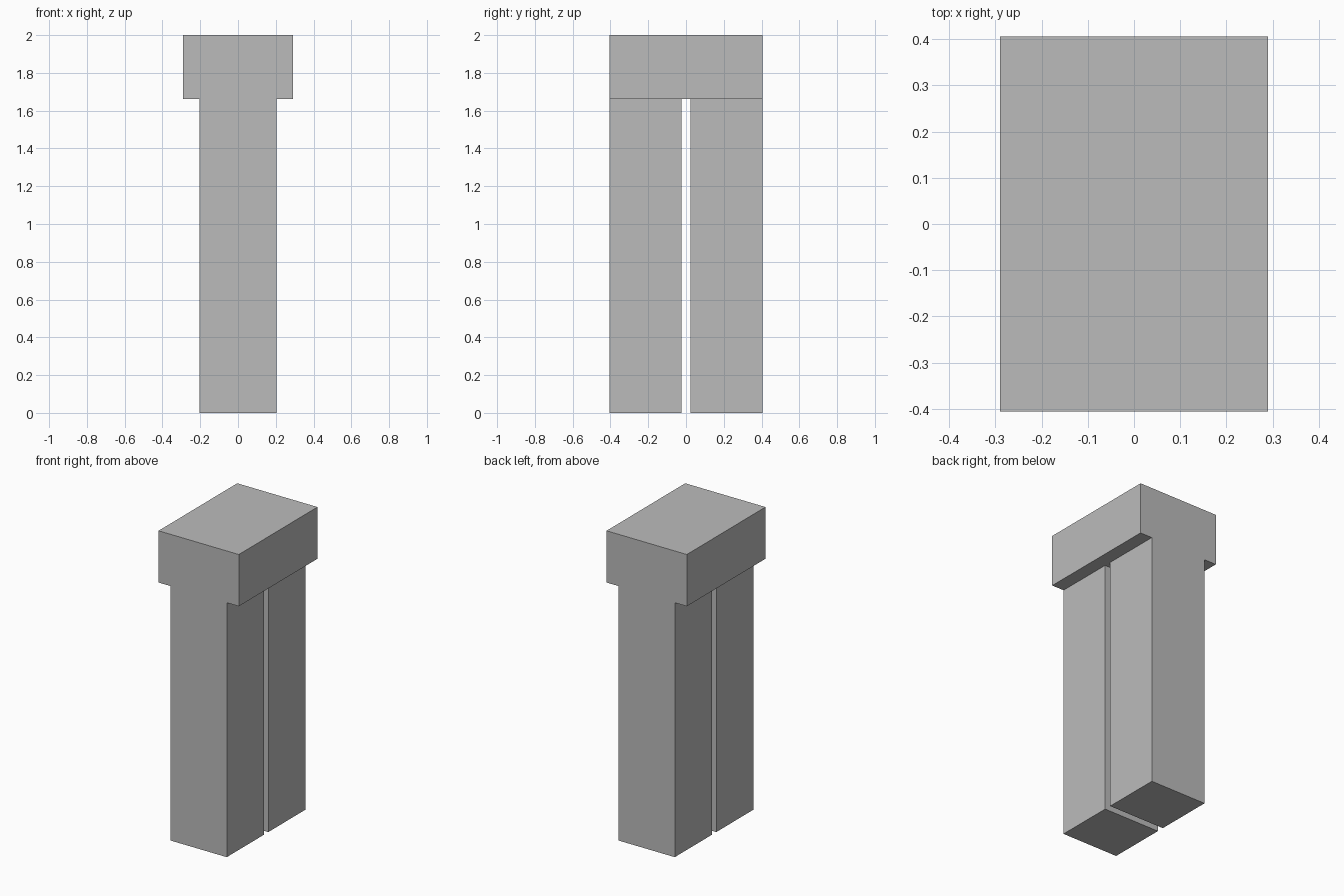
import bpy

if "Cube" in bpy.data.objects:
    bpy.data.objects.remove(bpy.data.objects["Cube"])

grey = bpy.data.materials.new("plain grey")
grey.diffuse_color = (0.5, 0.5, 0.5, 1)
grey.use_nodes = True
grey.node_tree.nodes["Principled BSDF"].inputs["Base Color"].default_value = grey.diffuse_color


def box(name, lo, hi):
    """Add a box spanning two opposite corners."""
    centre = [(a + b) / 2 for a, b in zip(lo, hi)]
    bpy.ops.mesh.primitive_cube_add(size=1, location=centre)
    ob = bpy.context.object
    ob.name = name
    ob.scale = [b - a for a, b in zip(lo, hi)]
    bpy.ops.object.transform_apply(location=False, rotation=False, scale=True)
    ob.data.materials.append(grey)
    return ob


HALF_DEPTH = 0.406   # shared by cap and legs, so their outer faces are flush
CAP_BOTTOM = 1.662

# Wide cap block across the top
box("cap", (-0.29, -HALF_DEPTH, CAP_BOTTOM), (0.29, HALF_DEPTH, 2.0))

# Two upright legs with a narrow slot between them
GAP = 0.023
LEG_X = 0.203
box("front_leg", (-LEG_X, -HALF_DEPTH, 0), (LEG_X, -GAP, CAP_BOTTOM))
box("back_leg", (-LEG_X, GAP, 0), (LEG_X, HALF_DEPTH, CAP_BOTTOM))
